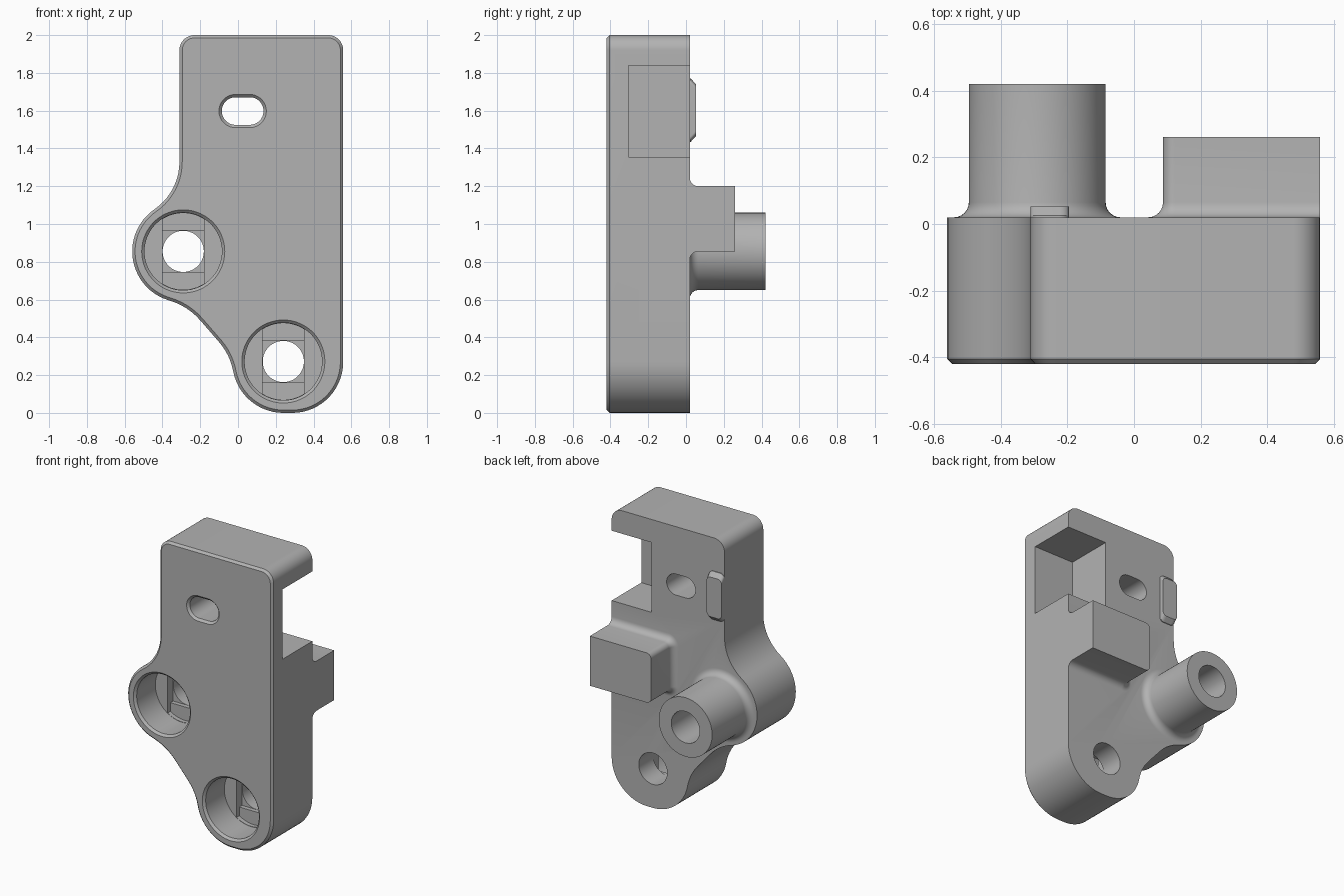
import bpy, bmesh, math

if "Cube" in bpy.data.objects:
    bpy.data.objects.remove(bpy.data.objects["Cube"], do_unlink=True)

grey = bpy.data.materials.new("plain_grey")
grey.use_nodes = True
GREY = (0.45, 0.45, 0.45, 1)
grey.diffuse_color = GREY
grey.node_tree.nodes["Principled BSDF"].inputs["Base Color"].default_value = GREY


def path(arcs, grow=0.0):
    """Join arcs (cx, cz, radius, start, end) into an outline, offset outward by grow.
    Clockwise arcs are hollow, so their radius shrinks instead."""
    pts = []
    for cx, cz, r, a0, a1 in arcs:
        n = max(1, math.ceil(abs(a1 - a0) / 6))
        r += grow if a1 >= a0 else -grow
        for i in range(n + 1 if a1 != a0 else 1):
            a = math.radians(a0 + (a1 - a0) * i / n)
            p = (cx + r * math.cos(a), cz + r * math.sin(a))
            if not pts or math.dist(p, pts[-1]) > 0.002:
                pts.append(p)
    if math.dist(pts[0], pts[-1]) < 0.002:
        pts.pop()
    return pts


def loft(name, rings):
    """Skin a closed solid through (outline, y) rings."""
    bm = bmesh.new()
    loops = [[bm.verts.new((x, y, z)) for x, z in pts] for pts, y in rings]
    for a, b in zip(loops, loops[1:]):
        for i in range(len(a)):
            j = (i + 1) % len(a)
            bm.faces.new((a[i], a[j], b[j], b[i]))
    bm.faces.new(loops[0])
    bm.faces.new(loops[-1])
    bmesh.ops.recalc_face_normals(bm, faces=bm.faces)
    mesh = bpy.data.meshes.new(name)
    bm.to_mesh(mesh)
    bm.free()
    mesh.materials.append(grey)
    obj = bpy.data.objects.new(name, mesh)
    bpy.context.collection.objects.link(obj)
    return obj


def combine(target, tool, operation):
    """Apply a boolean and discard the tool."""
    bpy.context.view_layer.objects.active = target
    mod = target.modifiers.new("combine", "BOOLEAN")
    mod.operation, mod.solver, mod.object = operation, "EXACT", tool
    bpy.ops.object.modifier_apply(modifier=mod.name)
    bpy.data.objects.remove(tool, do_unlink=True)


def circle(c, r):
    return path([(*c, r, 0, 360)])


def box(x0, x1, z0, z1):
    return [(x0, z0), (x1, z0), (x1, z1), (x0, z1)]


FRONT, BACK, RIGHT = -0.42, 0.02, 0.557
UPPER, LOWER = (-0.29, 0.855), (0.24, 0.272)
CH = 0.015

# Bracket plate: outline of tangent arcs, chamfered along the front rim
outline = [
    (0.287, 0.27, 0.27, -90, 0), (0.477, 1.92, 0.08, 0, 90),
    (-0.23, 1.92, 0.08, 90, 180), (-0.616, 1.33, 0.306, 0, -55.5),
    (*UPPER, 0.27, 124.5, 253.9), (-0.461, 0.263, 0.346, 73.9, 41),
    (-0.347, 0.1605, 0.327, 41, 10.6), (0.24, 0.27, 0.27, 190.6, 270)]
body = loft("bracket_body", [(path(outline, -CH), FRONT),
                             (path(outline), FRONT + CH), (path(outline), BACK)])

# Base fillet: (outward growth, y) steps
FIL = 0.045
fillet = [(FIL * (1 - math.sin(a)), BACK + FIL * (1 - math.cos(a)))
          for a in (math.radians(15 * i) for i in range(7))]

# Round boss on the back
boss = [(circle(UPPER, 0.205 + FIL), 0.0)]
boss += [(circle(UPPER, 0.205 + g), y) for g, y in fillet]
combine(body, loft("boss", boss + [(circle(UPPER, 0.205), 0.42)]), "UNION")

# Rectangular block on the back, flush with the side
corners = [(RIGHT, 1.2, 0, 90, 90), (0.122, 1.165, 0.035, 90, 180),
           (0.122, 0.89, 0.035, 180, 270), (RIGHT, 0.855, 0, 270, 270)]
block = [(path(corners, FIL), 0.0)]
block += [(path(corners, g), y) for g, y in fillet]
combine(body, loft("block", block + [(path(corners), 0.26)]), "UNION")

# Small locating tab with sloped ends
def tab_outline(drop):
    z0, z1, r = 1.435 + drop, 1.77 - drop, 0.03
    return path([(-0.225, z1 - r, r, 0, 90), (-0.28, z1 - r, r, 90, 180),
                 (-0.28, z0 + r, r, 180, 270), (-0.225, z0 + r, r, 270, 360)])

combine(body, loft("tab", [(tab_outline(0), 0), (tab_outline(0), BACK + 0.005),
                           (tab_outline(0.03), 0.053)]), "UNION")

# Side pocket, open to the side and back
combine(body, loft("pocket", [(box(0.25, 0.7, 1.355, 1.84), -0.305),
                              (box(0.25, 0.7, 1.355, 1.84), 0.1)]), "DIFFERENCE")

# Oblong slot with a chamfered mouth
slot = [(0.062, 1.598, 0.073, -90, 90), (-0.013, 1.598, 0.073, 90, 270)]
combine(body, loft("slot", [(path(slot, CH), -0.5), (path(slot, CH), FRONT),
                            (path(slot), FRONT + CH), (path(slot), 0.1)]), "DIFFERENCE")

# Counterbored screw holes with stepped bridging recesses
FLOOR, STEP = -0.2, 0.03
for c in (UPPER, LOWER):
    x, z = c
    bore = [(circle(c, 0.205 + CH), -0.5), (circle(c, 0.205 + CH), FRONT),
            (circle(c, 0.205), FRONT + CH), (circle(c, 0.205), FLOOR)]
    combine(body, loft("bore", bore), "DIFFERENCE")
    strip = path([(x, z, 0.203, 57, 123), (x, z, 0.203, 237, 303)])
    square = box(x - 0.11, x + 0.11, z - 0.11, z + 0.11)
    for pts, end in ((strip, FLOOR + STEP), (square, FLOOR + 2 * STEP),
                     (circle(c, 0.109), 0.6)):
        combine(body, loft("recess", [(pts, FLOOR - 0.02), (pts, end)]), "DIFFERENCE")

bpy.ops.object.select_all(action="DESELECT")
body.select_set(True)
bpy.context.view_layer.objects.active = body
bpy.ops.object.shade_smooth_by_angle(angle=math.radians(25))
